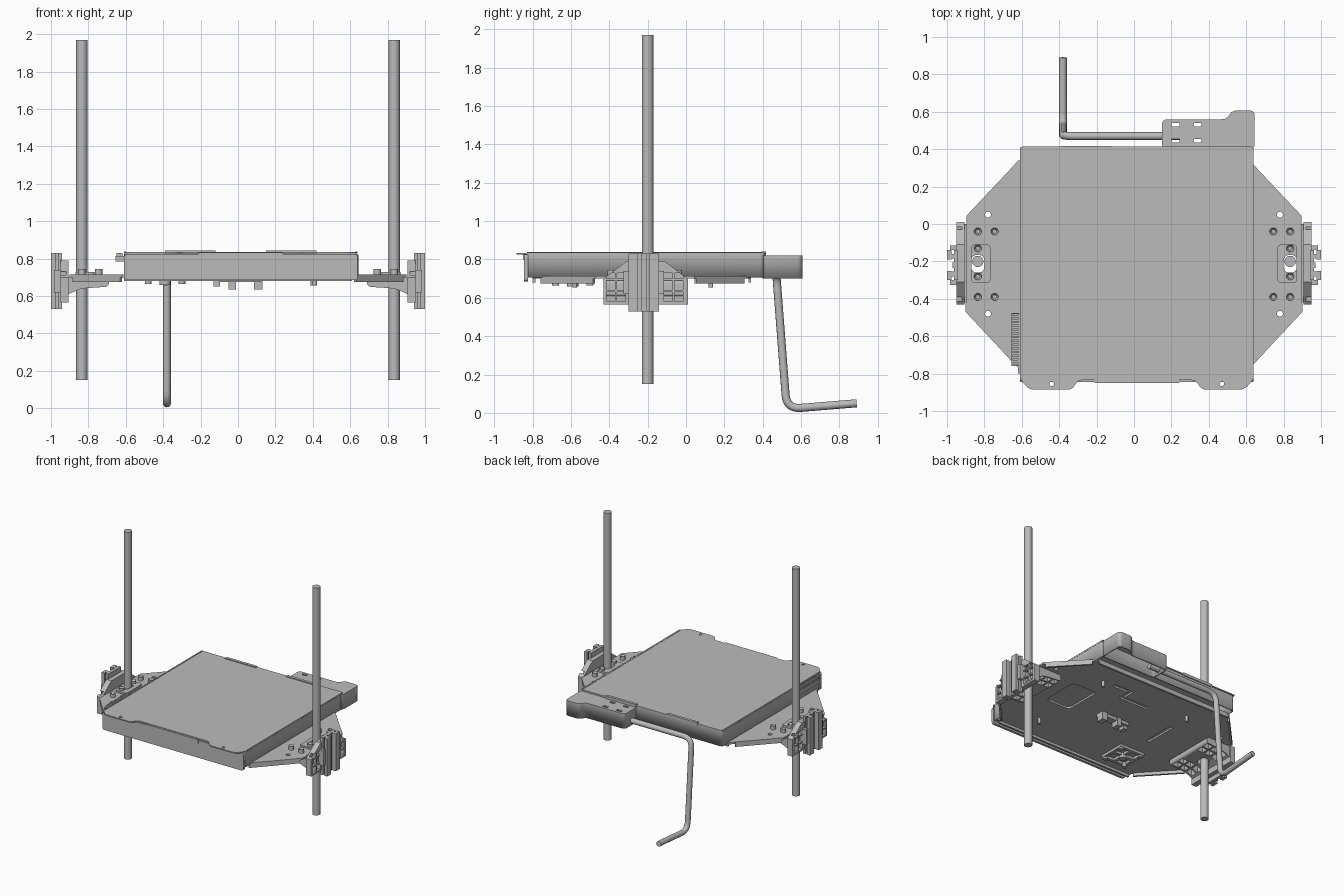
import bpy, bmesh, math
from mathutils import Vector, Matrix

cube = bpy.data.objects.get("Cube")
if cube:
    bpy.data.objects.remove(cube)

grey = bpy.data.materials.new("plain_grey")
grey.use_nodes = True
GREY = (0.5, 0.5, 0.5, 1)
grey.diffuse_color = GREY
grey.node_tree.nodes["Principled BSDF"].inputs["Base Color"].default_value = GREY


def finish(name, bm, mirror=False, smooth=False):
    """Turn a bmesh into a grey object, optionally mirrored across x = 0."""
    if mirror:
        geo = bmesh.ops.duplicate(bm, geom=bm.verts[:] + bm.edges[:] + bm.faces[:])["geom"]
        verts = [g for g in geo if isinstance(g, bmesh.types.BMVert)]
        bmesh.ops.scale(bm, vec=(-1, 1, 1), verts=verts)
        bmesh.ops.reverse_faces(bm, faces=[g for g in geo if isinstance(g, bmesh.types.BMFace)])
    me = bpy.data.meshes.new(name)
    bm.to_mesh(me)
    bm.free()
    me.materials.append(grey)
    ob = bpy.data.objects.new(name, me)
    bpy.context.collection.objects.link(ob)
    if smooth:
        bpy.ops.object.select_all(action="DESELECT")
        ob.select_set(True)
        bpy.context.view_layer.objects.active = ob
        bpy.ops.object.shade_smooth_by_angle(angle=math.radians(35))
    return ob


def add_box(bm, x0, x1, y0, y1, z0, z1):
    m = Matrix.Translation(((x0 + x1) / 2, (y0 + y1) / 2, (z0 + z1) / 2))
    bmesh.ops.create_cube(bm, size=1, matrix=m @ Matrix.Diagonal((x1 - x0, y1 - y0, z1 - z0, 1)))


def add_cyl(bm, x, y, z0, z1, r, n=16):
    bmesh.ops.create_cone(bm, cap_ends=True, segments=n, radius1=r, radius2=r, depth=z1 - z0,
                          matrix=Matrix.Translation((x, y, (z0 + z1) / 2)))


def boxes(name, dims, mirror=False):
    bm = bmesh.new()
    for d in dims:
        add_box(bm, *d)
    return finish(name, bm, mirror)


def fillet(points, r, steps=6, closed=True):
    """Round the corners of a path."""
    pts = [Vector(p) for p in points]
    out = []
    for i, p in enumerate(pts):
        if not closed and i in (0, len(pts) - 1):
            out.append(p)
            continue
        a, b = pts[i - 1] - p, pts[(i + 1) % len(pts)] - p
        d = min(r, a.length * 0.48, b.length * 0.48)
        a, b = p + a.normalized() * d, p + b.normalized() * d
        for k in range(steps + 1):
            t = k / steps
            out.append(a * (1 - t) ** 2 + p * 2 * t * (1 - t) + b * t * t)
    return out


def prism(bm, pts, lo, hi, axis="z"):
    """Extrude an outline along one axis."""
    put = {"z": lambda u, v, w: (u, v, w), "y": lambda u, v, w: (u, w, v),
           "x": lambda u, v, w: (w, u, v)}[axis]
    face = bm.faces.new([bm.verts.new(put(p[0], p[1], lo)) for p in pts])
    top = bmesh.ops.extrude_face_region(bm, geom=[face])["geom"]
    vec = Vector(put(0, 0, hi - lo))
    bmesh.ops.translate(bm, vec=vec, verts=[g for g in top if isinstance(g, bmesh.types.BMVert)])
    bmesh.ops.recalc_face_normals(bm, faces=bm.faces[:])


def bake(ob):
    """Freeze the modifiers into the mesh."""
    dg = bpy.context.evaluated_depsgraph_get()
    me = bpy.data.meshes.new_from_object(ob.evaluated_get(dg))
    ob.modifiers.clear()
    ob.data = me


def cut(ob, bm, mirror=False):
    cutter = finish("cutter", bm, mirror)
    cutter.hide_render = True
    mod = ob.modifiers.new("cut", "BOOLEAN")
    mod.operation, mod.solver, mod.object = "DIFFERENCE", "EXACT", cutter
    bake(ob)
    bpy.data.objects.remove(cutter)


def shell(name, outline, lo, hi, t):
    """Sheet-metal tray that is open underneath."""
    bm = bmesh.new()
    prism(bm, outline, lo, hi)
    bmesh.ops.delete(bm, geom=[f for f in bm.faces if f.normal.z < -0.9], context="FACES")
    ob = finish(name, bm, smooth=True)
    mod = ob.modifiers.new("wall", "SOLIDIFY")
    mod.thickness, mod.offset = t, -1
    bake(ob)
    return ob


# Vertical guide rods
bm = bmesh.new()
add_cyl(bm, 0.835, -0.2, 0.15, 1.97, 0.03, 32)
finish("guide_rods", bm, True, True)

# Carrier plate with cut-outs
half = [(0.62, 0.34), (0.645, 0.31), (0.895, 0.045), (0.9, -0.47), (0.62, -0.77), (0.62, -0.8)]
bm = bmesh.new()
prism(bm, half + [(-x, y) for x, y in reversed(half)], 0.7, 0.715)
plate = finish("carrier_plate", bm)
bm = bmesh.new()
for y in (0.05, -0.48):
    add_cyl(bm, 0.78, y, 0.6, 0.8, 0.016)
prism(bm, fillet([(0.8, -0.26), (0.87, -0.26), (0.87, -0.165), (0.8, -0.165)], 0.035), 0.6, 0.8)
cut(plate, bm, True)
bm = bmesh.new()
prism(bm, fillet([(0.33, -0.34), (0.55, -0.34), (0.55, -0.03), (0.33, -0.03)], 0.04), 0.6, 0.75)
prism(bm, fillet([(-0.42, -0.33), (-0.39, -0.33), (-0.39, -0.06), (-0.42, -0.06)], 0.015), 0.6, 0.75)
prism(bm, [(-0.1, 0.02), (0.16, 0.02), (0.16, 0.12), (0.3, 0.12), (0.3, 0.15), (0.13, 0.15),
           (0.13, 0.05), (-0.1, 0.05)], 0.6, 0.75)
cut(plate, bm)

# Folded lips around the plate
bm = bmesh.new()
for a, b in (((0.65, 0.305), (0.885, 0.055)), ((0.885, -0.485), (0.63, -0.76))):
    a, b = Vector(a), Vector(b)
    n = (a - b).orthogonal().normalized() * 0.015
    if n.x > 0:
        n = -n
    prism(bm, [a, b, b + n, a + n], 0.675, 0.71)
add_box(bm, 0, 0.61, 0.325, 0.34, 0.68, 0.71)
add_box(bm, 0, 0.61, -0.8, -0.785, 0.68, 0.71)
finish("plate_lips", bm, True)

# Bed tray, front apron and build sheet
shell("bed_tray", fillet([(-0.61, -0.83), (0.64, -0.83), (0.64, 0.41), (-0.61, 0.41)], 0.03),
      0.705, 0.825, 0.012)
bm = bmesh.new()
prism(bm, fillet([(-0.61, 0.685), (0.64, 0.685), (0.64, 0.825), (-0.61, 0.825)], 0.02), -0.845, -0.825, "y")
finish("front_apron", bm)
bm = bmesh.new()
prism(bm, fillet([(-0.61, -0.83), (-0.56, -0.885), (-0.33, -0.885), (-0.3, -0.835), (0.33, -0.835),
                  (0.36, -0.885), (0.59, -0.885), (0.64, -0.83), (0.64, 0.415), (-0.61, 0.415)], 0.025),
      0.826, 0.835)
sheet = finish("build_sheet", bm)
bm = bmesh.new()
for x in (-0.44, 0.47):
    add_cyl(bm, x, -0.855, 0.8, 0.9, 0.012)
cut(sheet, bm)
boxes("sheet_clips", [(-0.39, -0.12, 0.395, 0.417, 0.82, 0.842), (0.15, 0.42, 0.395, 0.417, 0.82, 0.842),
                      (-0.21, 0.24, -0.85, -0.835, 0.8, 0.832)])
boxes("sheet_edge_strips", [(-0.61, -0.6, -0.83, 0.41, 0.83, 0.838), (0.628, 0.64, -0.83, 0.41, 0.83, 0.837)])

# Cable connector on the left edge in plan
boxes("edge_connector", [(-0.655, -0.61, -0.76, -0.475, 0.785, 0.815)]
      + [(-0.65, -0.618, -0.75 + i * 0.02, -0.738 + i * 0.02, 0.81, 0.83) for i in range(14)])

# Rear housing with tie slots
outline = fillet([(0.15, 0.4), (0.645, 0.4), (0.645, 0.607), (0.525, 0.607), (0.495, 0.56), (0.15, 0.56)], 0.03)
rear = shell("rear_housing", outline, 0.7, 0.82, 0.014)
bm = bmesh.new()
for x in (0.2, 0.32):
    for y in (0.435, 0.52):
        add_box(bm, x, x + 0.042, y, y + 0.02, 0.6, 0.9)
cut(rear, bm)

# Bent rear cable tube
path = fillet([(0.25, 0.47, 0.735), (-0.38, 0.47, 0.735), (-0.38, 0.525, 0.02), (-0.38, 0.89, 0.05)],
              0.075, 8, False)
curve = bpy.data.curves.new("tube_path", "CURVE")
curve.dimensions, curve.bevel_depth, curve.use_fill_caps, curve.bevel_resolution = "3D", 0.021, True, 4
spline = curve.splines.new("POLY")
spline.points.add(len(path) - 1)
for q, p in zip(spline.points, path):
    q.co = (*p, 1)
tmp = bpy.data.objects.new("tube_path", curve)
bpy.context.collection.objects.link(tmp)
bpy.context.view_layer.update()
me = bpy.data.meshes.new_from_object(tmp.evaluated_get(bpy.context.evaluated_depsgraph_get()))
bpy.data.objects.remove(tmp)
bm = bmesh.new()
bm.from_mesh(me)
finish("cable_tube", bm, smooth=True)

# Ribbed gussets under the arms
bm = bmesh.new()
prism(bm, fillet([(0.69, 0.7), (0.69, 0.65), (0.84, 0.64), (0.93, 0.6), (0.93, 0.7)], 0.03), -0.42, 0, "y")
gusset = finish("arm_gussets", bm, True)
bm = bmesh.new()
prism(bm, fillet([(0.8, -0.26), (0.87, -0.26), (0.87, -0.165), (0.8, -0.165)], 0.035), 0.5, 0.8)
for y in (-0.405, -0.34, -0.125, -0.06):
    for x in (0.705, 0.77, 0.835):
        add_box(bm, x, x + 0.05, y, y + 0.05, 0.5, 0.685)
cut(gusset, bm, True)

# Upright brackets with pockets on the outer face
bm = bmesh.new()
prism(bm, [(-0.43, 0.565), (0.01, 0.565), (0.01, 0.7), (-0.11, 0.79), (-0.31, 0.79), (-0.43, 0.7)],
      0.905, 0.95, "x")
bracket = finish("upright_brackets", bm, True)
bm = bmesh.new()
for z, h in ((0.58, 0.05), (0.64, 0.05), (0.7, 0.03)):
    for y in (-0.415, -0.36, -0.115, -0.06):
        add_box(bm, 0.92, 1, y, y + 0.045, z, z + h)
cut(bracket, bm, True)

# Slotted outer sliders
boxes("outer_sliders", [(0.94, 0.962, -0.3, -0.14, 0.53, 0.83), (0.955, 0.98, -0.28, -0.255, 0.53, 0.83),
                        (0.955, 0.98, -0.185, -0.16, 0.53, 0.83), (0.975, 1, -0.3, -0.25, 0.53, 0.83),
                        (0.975, 1, -0.19, -0.14, 0.53, 0.83), (0.955, 0.97, -0.235, -0.205, 0.53, 0.83),
                        (0.94, 0.985, -0.325, -0.3, 0.62, 0.74), (0.94, 0.985, -0.14, -0.115, 0.62, 0.74)], True)

# Frames around the rods
bm = bmesh.new()
prism(bm, fillet([(0.768, -0.315), (0.87, -0.315), (0.87, -0.11), (0.768, -0.11)], 0.02), 0.714, 0.728)
collar = finish("rod_frames", bm, True)
bm = bmesh.new()
prism(bm, fillet([(0.8, -0.26), (0.87, -0.26), (0.87, -0.165), (0.8, -0.165)], 0.035), 0.6, 0.8)
cut(collar, bm, True)

# Socket screws on the arms
bm = bmesh.new()
for x, y in ((0.835, -0.04), (0.745, -0.04), (0.835, -0.13), (0.835, -0.28), (0.835, -0.39), (0.745, -0.39)):
    add_cyl(bm, x, y, 0.71, 0.745, 0.02)
tops = [f for f in bm.faces if f.normal.z > 0.9]
bmesh.ops.inset_individual(bm, faces=tops, thickness=0.009)
bmesh.ops.translate(bm, vec=(0, 0, -0.015), verts=list({v for f in tops for v in f.verts}))
finish("arm_screws", bm, True, True)

# Pins, centre bracket and square mount under the plate
bm = bmesh.new()
for x, y in ((0.4, 0.13), (-0.39, 0.13), (0.41, -0.58)):
    add_cyl(bm, x, y, 0.655, 0.7, 0.012)
for x in (-0.48, -0.3):
    for y in (-0.68, -0.5):
        add_cyl(bm, x, y, 0.665, 0.7, 0.018)
add_cyl(bm, -0.39, -0.59, 0.66, 0.7, 0.03)
finish("underside_pins", bm, smooth=True)
boxes("centre_bracket", [(-0.13, 0.13, -0.27, -0.21, 0.675, 0.7), (-0.05, -0.01, -0.26, -0.2, 0.635, 0.7),
                         (0.085, 0.13, -0.26, -0.2, 0.635, 0.7), (-0.13, -0.095, -0.28, -0.23, 0.65, 0.7)])
boxes("square_mount", [(-0.5, -0.28, y, y + 0.025, 0.68, 0.7) for y in (-0.7, -0.6, -0.505)]
      + [(x, x + 0.025, -0.7, -0.48, 0.68, 0.7) for x in (-0.5, -0.4, -0.305)])
